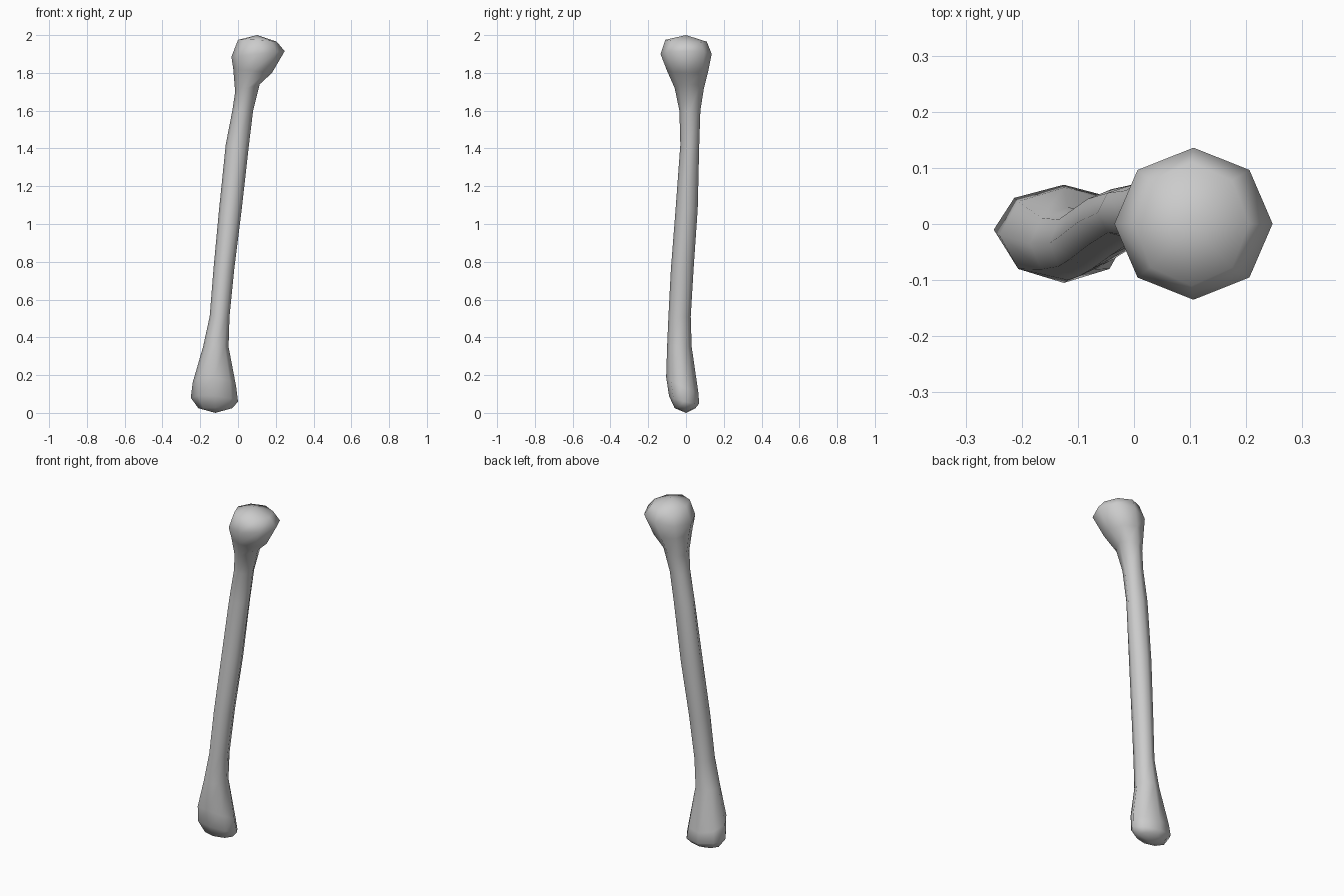
import bpy
import bmesh
from math import cos, sin, tau

SIDES = 8

default_cube = bpy.data.objects.get("Cube")
if default_cube:
    bpy.data.objects.remove(default_cube, do_unlink=True)


def make_material(name, colour):
    material = bpy.data.materials.new(name)
    material.use_nodes = True
    material.diffuse_color = colour
    shader = material.node_tree.nodes["Principled BSDF"]
    shader.inputs["Base Color"].default_value = colour
    return material


def add_ring(bm, height, left, right, front, back, tilt_x=0, tilt_y=0):
    """Oval cross-section given by its extents, leaning by tilt_x and tilt_y."""
    centre_x, radius_x = (left + right) / 2, (right - left) / 2
    centre_y, radius_y = (front + back) / 2, (back - front) / 2
    ring = []
    for i in range(SIDES):
        c, s = cos(tau * i / SIDES), sin(tau * i / SIDES)
        ring.append(bm.verts.new((centre_x + radius_x * c,
                                  centre_y + radius_y * s,
                                  height + tilt_x * c + tilt_y * s)))
    return ring


def add_cap(bm, ring, tip):
    """Fan of triangles closing one end of the bone."""
    point = bm.verts.new(tip)
    for a, b in zip(ring, ring[1:] + ring[:1]):
        bm.faces.new((a, b, point))


def build_bone(name, sections, bottom_tip, top_tip, material):
    bm = bmesh.new()
    rings = [add_ring(bm, *section) for section in sections]
    for low, high in zip(rings, rings[1:]):
        for i in range(SIDES):
            j = (i + 1) % SIDES
            bm.faces.new((low[i], low[j], high[j], high[i]))
    add_cap(bm, rings[0], bottom_tip)
    add_cap(bm, rings[-1], top_tip)
    bmesh.ops.recalc_face_normals(bm, faces=bm.faces[:])
    for face in bm.faces:
        face.smooth = True
    mesh = bpy.data.meshes.new(name)
    bm.to_mesh(mesh)
    bm.free()
    mesh.materials.append(material)
    bone = bpy.data.objects.new(name, mesh)
    bpy.context.collection.objects.link(bone)
    return bone


# Cross-sections: height, left, right, front, back, optional tilts
lower_end = [
    (.025, -.21, -.03, -.06, .05),
    (.07, -.25, 0, -.09, .07, -.01, -.02),
    (.15, -.24, -.01, -.105, .065, -.01, -.04),
    (.35, -.185, -.05, -.1, .03),
]
shaft = [
    (.51, -.15, -.045, -.093, .025),
    (.76, -.13, -.02, -.08, .04),
    (1.08, -.1, .02, -.055, .062),
    (1.42, -.065, .058, -.03, .07),
    (1.6, -.03, .08, -.035, .076),
]
head = [
    (1.72, -.015, .115, -.06, .095, .02),
    (1.81, -.025, .18, -.1, .118, -.01),
    (1.9, -.035, .247, -.135, .136, .015),
    (1.97, 0, .205, -.11, .11, -.005, -.005),
]

bone_grey = make_material("bone grey", (.6, .6, .6, 1))
build_bone("arm_bone", lower_end + shaft + head,
           (-.12, 0, 0), (.1, 0, 2), bone_grey)
